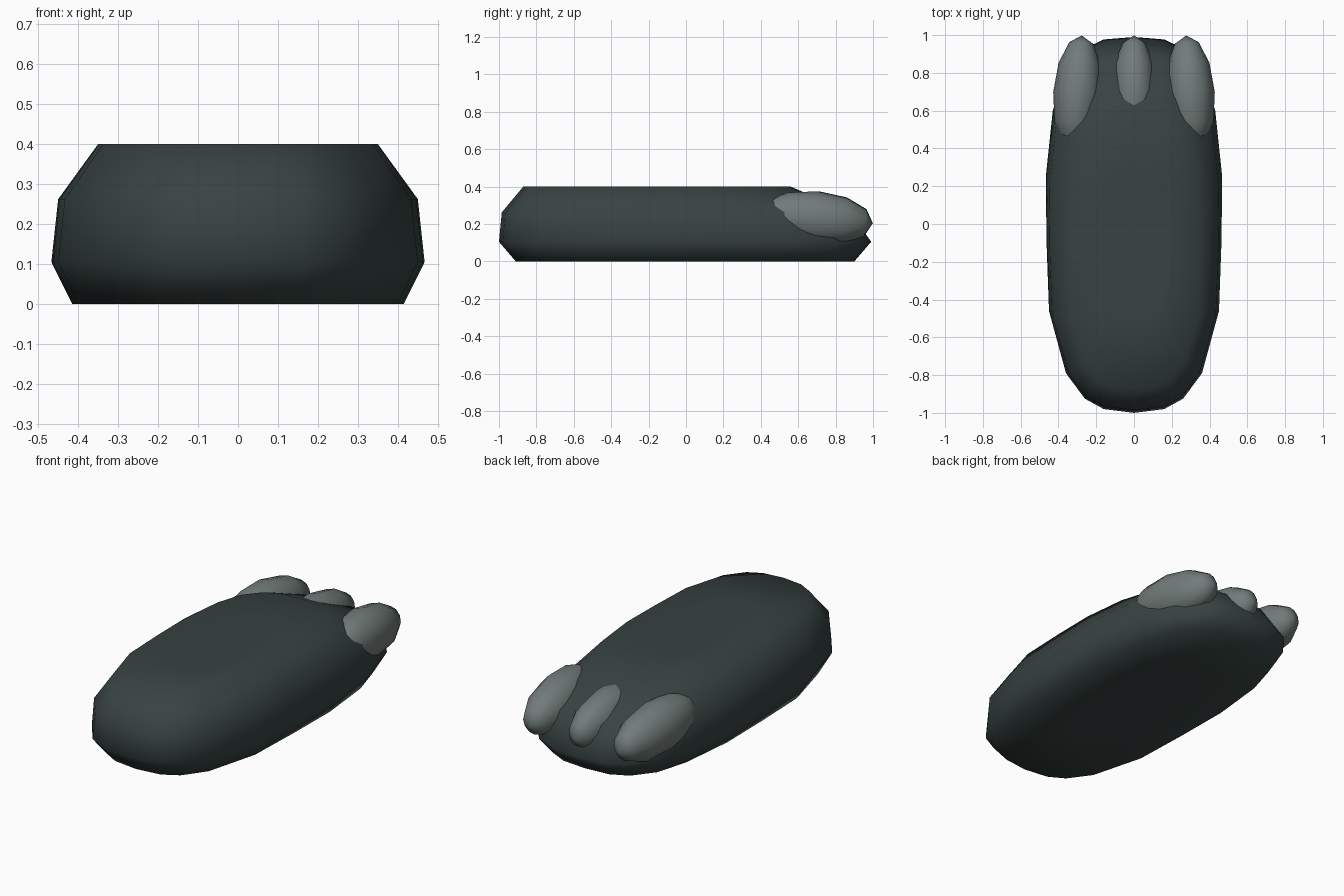
import bpy, bmesh, math
from mathutils import Matrix, Vector

if "Cube" in bpy.data.objects:
    bpy.data.objects.remove(bpy.data.objects["Cube"])


def material(name, rgb):
    m = bpy.data.materials.new(name)
    m.diffuse_color = (*rgb, 1)
    m.use_nodes = True
    m.node_tree.nodes["Principled BSDF"].inputs["Base Color"].default_value = m.diffuse_color
    return m


dark = material("dark green grey", (0.038, 0.056, 0.054))
grey = material("claw grey", (0.165, 0.2, 0.193))


def finish(name, bm, mat):
    bmesh.ops.recalc_face_normals(bm, faces=bm.faces)
    for f in bm.faces:
        f.smooth = True
    me = bpy.data.meshes.new(name)
    bm.to_mesh(me)
    bm.free()
    me.materials.append(mat)
    ob = bpy.data.objects.new(name, me)
    bpy.context.collection.objects.link(ob)
    return ob


# Foot pad: one plan outline, scaled at each height
half = [(0.16, -0.98), (0.26, -0.925), (0.36, -0.79), (0.45, -0.46), (0.463, -0.1),
        (0.467, 0.25), (0.43, 0.6), (0.37, 0.8), (0.27, 0.925), (0.16, 0.977)]
outline = [(0, -1)] + half + [(0, 0.99)] + [(-x, y) for x, y in reversed(half)]
# height, half width, back y, front y
levels = [(0, 0.2, -0.5, 0.5), (0, 0.415, -0.91, 0.9), (0.105, 0.467, -1, 0.99),
          (0.262, 0.45, -0.985, 0.88), (0.4, 0.35, -0.87, 0.56), (0.4, 0.17, -0.5, 0.25)]
bm = bmesh.new()
rings = []
for z, w, y0, y1 in levels:
    rings.append([bm.verts.new((x * w / 0.467, y0 + (y + 1) / 1.99 * (y1 - y0), z))
                  for x, y in outline])
n = len(outline)
for a, b in zip(rings, rings[1:]):
    for i in range(n):
        j = (i + 1) % n
        bm.faces.new((a[i], a[j], b[j], b[i]))
bm.faces.new(rings[0])
bm.faces.new(rings[-1])
finish("foot_pad", bm, dark)


# Claws: low ellipsoids with the pole along y
def claw(name, loc, size, pitch, yaw):
    bm = bmesh.new()
    bmesh.ops.create_uvsphere(bm, u_segments=12, v_segments=6, radius=1)
    m = (Matrix.Translation(Vector(loc)) @ Matrix.Rotation(math.radians(yaw), 4, 'Z')
         @ Matrix.Rotation(math.radians(pitch), 4, 'X')
         @ Matrix.Diagonal((*size, 1)) @ Matrix.Rotation(math.pi / 2, 4, 'X'))
    bmesh.ops.transform(bm, matrix=m, verts=bm.verts)
    finish(name, bm, grey)


claw("middle_claw", (0, 0.7, 0.23), (0.12, 0.3, 0.145), -5, 0)
for side, s in (("right", 1), ("left", -1)):
    claw(side + "_claw", (s * 0.298, 0.69, 0.23), (0.13, 0.31, 0.145), -5, s * 4)
